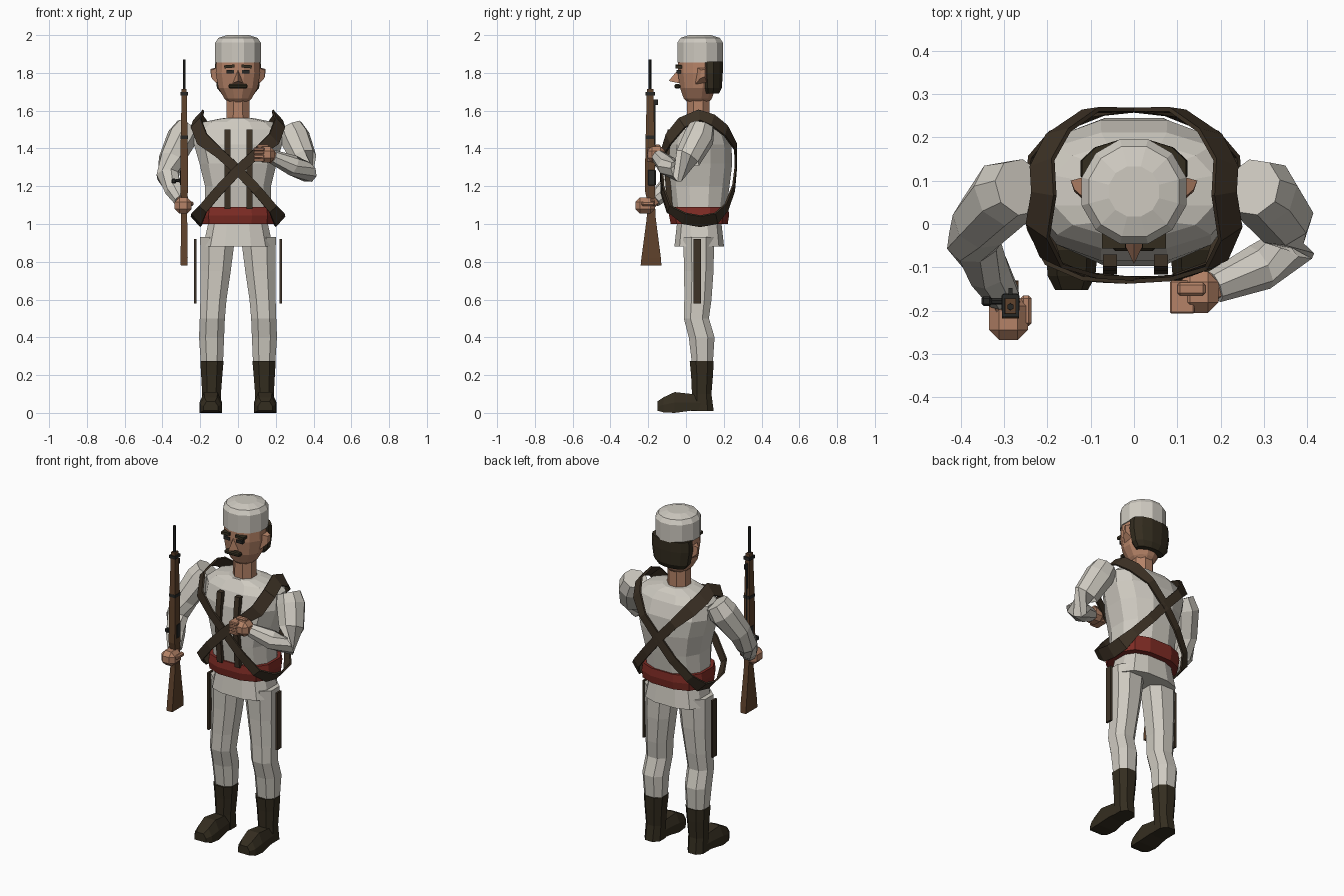
import bpy, bmesh, math
from mathutils import Vector, Matrix


def material(name, rgb):
    m = bpy.data.materials.new(name)
    m.diffuse_color = (*rgb, 1)
    return m


WHITE = material("white_cloth", (0.62, 0.59, 0.53))
SKIN = material("skin", (0.46, 0.225, 0.135))
RED = material("red_sash", (0.21, 0.025, 0.018))
LEATHER = material("brown_leather", (0.047, 0.032, 0.019))
BOOT = material("dark_boot", (0.034, 0.026, 0.014))
WOOD = material("gun_wood", (0.115, 0.055, 0.025))
IRON = material("gun_iron", (0.02, 0.02, 0.018))


def finish(name, bm, mat):
    bmesh.ops.recalc_face_normals(bm, faces=bm.faces)
    me = bpy.data.meshes.new(name)
    bm.to_mesh(me)
    bm.free()
    me.materials.append(mat)
    ob = bpy.data.objects.new(name, me)
    bpy.context.collection.objects.link(ob)
    return ob


def loft(name, rings, mat, closed=False):
    """Skin a list of equal rings, capping both ends unless it is a loop."""
    bm = bmesh.new()
    vs = [[bm.verts.new(p) for p in r] for r in rings]
    pairs = list(zip(vs, vs[1:])) + ([(vs[-1], vs[0])] if closed else [])
    for a, b in pairs:
        for i in range(len(a)):
            j = (i + 1) % len(a)
            bm.faces.new((a[i], a[j], b[j], b[i]))
    if not closed:
        bm.faces.new(vs[0])
        bm.faces.new(vs[-1])
    return finish(name, bm, mat)


def oval(x, y, z, rx, ry, n=12, power=1.0):
    """Horizontal ring; power below 1 makes it boxier."""
    pts = []
    for i in range(n):
        a = math.tau * (i + 0.5) / n
        c, s = math.cos(a), math.sin(a)
        pts.append((x + rx * math.copysign(abs(c) ** power, c),
                    y + ry * math.copysign(abs(s) ** power, s), z))
    return pts


def stack(name, levels, mat, x=0, n=12, power=1.0):
    """Levels are (z, half width, back-most y, front-most y)."""
    return loft(name, [oval(x, (b + f) / 2, z, w, (b - f) / 2, n, power)
                       for z, w, b, f in levels], mat)


def tube(name, path, mat, n=8):
    """Limb along (x, y, z, radius) points."""
    pts = [Vector(p[:3]) for p in path]
    rings = []
    for i, p in enumerate(pts):
        t = (pts[min(i + 1, len(pts) - 1)] - pts[max(i - 1, 0)]).normalized()
        u = t.cross(Vector((0, 1, 0.3))).normalized()
        v = t.cross(u)
        r = path[i][3]
        rings.append([p + r * (math.cos(a) * u + math.sin(a) * v)
                      for a in [math.tau * (k + 0.5) / n for k in range(n)]])
    return loft(name, rings, mat)


def box(name, lo, hi, mat, bevel=0.0, rot=0.0):
    bm = bmesh.new()
    bmesh.ops.create_cube(bm, size=1)
    lo, hi = Vector(lo), Vector(hi)
    bmesh.ops.scale(bm, vec=hi - lo, verts=bm.verts)
    if bevel:
        bmesh.ops.bevel(bm, geom=bm.edges[:], offset=bevel, segments=1, affect='EDGES')
    bmesh.ops.rotate(bm, verts=bm.verts, matrix=Matrix.Rotation(rot, 3, 'Y'))
    bmesh.ops.translate(bm, vec=(lo + hi) / 2, verts=bm.verts)
    return finish(name, bm, mat)


# Cap
stack("cap", [(1.855, .125, .2, -.05), (1.96, .125, .2, -.05),
              (1.985, .108, .183, -.033), (2.0, .06, .135, .015)], WHITE)

# Head, hair and neck
stack("head", [(1.64, .05, .12, .01), (1.665, .075, .14, -.015), (1.72, .108, .16, -.035),
               (1.80, .122, .18, -.047), (1.87, .118, .18, -.045)], SKIN)
stack("hair", [(1.69, .09, .175, .085), (1.72, .115, .192, .07),
               (1.80, .128, .197, .06), (1.86, .124, .197, .06)], BOOT)
stack("neck", [(1.5, .075, .135, 0), (1.56, .066, .13, 0), (1.68, .064, .13, 0)], SKIN, n=8)

# Nose
bm = bmesh.new()
nv = [bm.verts.new(p) for p in ((0, -.04, 1.82), (-.028, -.035, 1.745),
                                (.028, -.035, 1.745), (0, -.092, 1.757))]
for f in ((0, 1, 3), (0, 3, 2), (1, 2, 3), (0, 2, 1)):
    bm.faces.new([nv[i] for i in f])
finish("nose", bm, SKIN)

# Moustache, brows, eyes and ears
box("moustache", (-.05, -.062, 1.718), (.05, -.03, 1.74), BOOT, .006)
for s, side in ((-1, "right"), (1, "left")):
    box(side + "_brow", (s * .046 - .027, -.056, 1.826), (s * .046 + .027, -.02, 1.842), BOOT, rot=s * .08)
    box(side + "_eye", (s * .042 - .02, -.05, 1.797), (s * .042 + .02, -.02, 1.814), IRON)
    loft(side + "_ear", [[(s * .11, .05, 1.74), (s * .11, .11, 1.75), (s * .11, .11, 1.83), (s * .11, .055, 1.83)],
                         [(s * .138, .075, 1.77), (s * .143, .1, 1.78), (s * .146, .1, 1.82), (s * .138, .08, 1.815)]], SKIN)

# Jacket, sash and jacket skirt
stack("jacket", [(1.06, .18, .215, -.075), (1.2, .18, .235, -.095), (1.32, .21, .25, -.102),
                 (1.42, .24, .245, -.09), (1.5, .238, .215, -.06), (1.54, .19, .185, -.03),
                 (1.56, .085, .15, -.015)], WHITE, power=.85)
stack("sash", [(1.0, .198, .225, -.085), (1.045, .203, .232, -.094), (1.09, .195, .228, -.088)], RED, power=.75)
stack("jacket_skirt", [(.88, .19, .205, -.065), (1.01, .16, .19, -.05)], WHITE, power=.75)

# Legs, boots and side scabbards
for s, side in ((-1, "right"), (1, "left")):
    loft(side + "_leg", [oval(s * x, y, z, rx, ry, 8, .85) for z, x, y, rx, ry in (
        (.25, .138, .087, .062, .058), (.4, .14, .083, .071, .073), (.5, .136, .055, .071, .071),
        (.6, .13, .063, .074, .077), (.75, .118, .068, .085, .083), (.93, .108, .067, .099, .088))], WHITE)
    loft(side + "_boot", [oval(s * x, y, z, rx, ry, 8, .85) for z, x, y, rx, ry in (
        (.01, .142, .087, .054, .064), (.1, .14, .083, .053, .055),
        (.2, .139, .085, .06, .062), (.275, .138, .083, .066, .068))], BOOT)
    loft(side + "_foot", [[(s * .144 + k * w, y, z) for k, z in (
        (-1, lo), (1, lo), (1, (lo + hi) / 2), (.6, hi), (-.6, hi), (-1, (lo + hi) / 2))]
        for y, w, lo, hi in ((-.152, .038, .012, .06), (-.12, .055, .003, .082),
                             (-.06, .06, 0, .11), (.03, .052, .012, .1), (.1, .045, .012, .09))], BOOT)
    box(side + "_scabbard", (s * .226 - .006, .04, .58), (s * .226 + .006, .08, .92), LEATHER)

# Crossed shoulder belts, each a ribbon loop mirrored to the other side
BELT = [(-.208, .07, 1.575), (-.222, -.015, 1.535), (-.19, -.085, 1.45), (-.1, -.118, 1.375),
        (0, -.126, 1.285), (.1, -.122, 1.18), (.185, -.088, 1.08), (.218, -.01, 1.03), (.222, .075, 1.015),
        (.215, .16, 1.03), (.175, .215, 1.09), (.09, .252, 1.19), (0, .264, 1.3),
        (-.1, .262, 1.41), (-.175, .21, 1.495), (-.212, .14, 1.55)]
for s, side in ((1, "right"), (-1, "left")):
    pts = [Vector((s * x, y - (.006 if s < 0 and y < 0 else 0), z)) for x, y, z in BELT]
    rings = []
    for i, p in enumerate(pts):
        t = (pts[(i + 1) % len(pts)] - pts[i - 1]).normalized()
        out = Vector((p.x, p.y - .07, (p.z - 1.3) * .7))
        out = (out - t * out.dot(t)).normalized()
        w = t.cross(out) * (.038 if p.z > 1.44 or p.z < 1.04 else .026)
        th = out * .005
        rings.append([p - w - th, p + w - th, p + w + th, p - w + th])
    loft(side + "_shoulder_belt", rings, LEATHER, closed=True)

# Upright chest straps
for x, side in ((-.055, "right"), (.062, "left")):
    loft(side + "_chest_strap", [[(x + dx, y + dy, z) for dx, dy in
                                  ((-.016, -.008), (.016, -.008), (.016, .02), (-.016, .02))]
                                 for z, y in ((1.08, -.09), (1.3, -.108), (1.42, -.1), (1.5, -.09))], LEATHER)

# Sleeves
tube("right_sleeve", [(-.262, .085, 1.515, .068), (-.295, .07, 1.46, .082), (-.352, .005, 1.34, .07),
                      (-.372, -.04, 1.255, .062), (-.335, -.11, 1.18, .052), (-.3, -.168, 1.125, .04)], WHITE)
tube("left_sleeve", [(.275, .085, 1.515, .068), (.3, .07, 1.46, .082), (.345, .01, 1.35, .072),
                     (.365, -.05, 1.275, .058), (.29, -.1, 1.31, .055), (.185, -.145, 1.355, .038)], WHITE)

# Hands
tube("right_wrist", [(-.305, -.155, 1.135, .032), (-.29, -.2, 1.105, .036)], SKIN, 6)
box("right_fist", (-.335, -.268, 1.055), (-.245, -.165, 1.14), SKIN, .024)
box("right_thumb", (-.262, -.235, 1.095), (-.236, -.165, 1.12), SKIN, .007)
tube("left_wrist", [(.21, -.135, 1.345, .034), (.15, -.155, 1.365, .036)], SKIN, 6)
box("left_palm", (.105, -.205, 1.325), (.195, -.11, 1.41), SKIN, .024)
for i in range(4):
    z = 1.33 + i * .019
    box("left_finger_%d" % (i + 1), (.083, -.207, z), (.14, -.13, z + .018), SKIN, .004)
box("left_thumb", (.1, -.165, 1.4), (.165, -.135, 1.42), SKIN, .006)

# Rifle: stock, barrel, bolt and guard
GX = -.285
loft("rifle_stock", [[(GX - w, f, z), (GX + w, f, z), (GX + w, b, z), (GX - w, b, z)]
                     for z, w, f, b in ((.78, .018, -.24, -.13), (.82, .019, -.236, -.133), (1.03, .016, -.208, -.16),
                                        (1.12, .016, -.205, -.165), (1.18, .02, -.218, -.165),
                                        (1.4, .019, -.215, -.165), (1.715, .013, -.207, -.172))], WOOD)
tube("rifle_barrel", [(GX, -.191, 1.2, .01), (GX, -.191, 1.87, .008)], IRON, 6)
tube("rifle_rod", [(GX, -.167, 1.3, .006), (GX, -.167, 1.66, .006)], IRON, 6)
box("rifle_sight", (GX - .005, -.165, 1.63), (GX + .005, -.148, 1.66), IRON)
box("rifle_breech", (GX - .021, -.205, 1.2), (GX + .021, -.16, 1.29), IRON, .006)
tube("rifle_bolt", [(-.285, -.178, 1.235, .008), (-.335, -.178, 1.228, .008)], IRON, 6)
box("rifle_bolt_knob", (-.352, -.189, 1.214), (-.328, -.167, 1.24), IRON, .005)
for z in (1.45, 1.68):
    box("rifle_band", (GX - .02, -.214, z), (GX + .02, -.163, z + .018), IRON)
